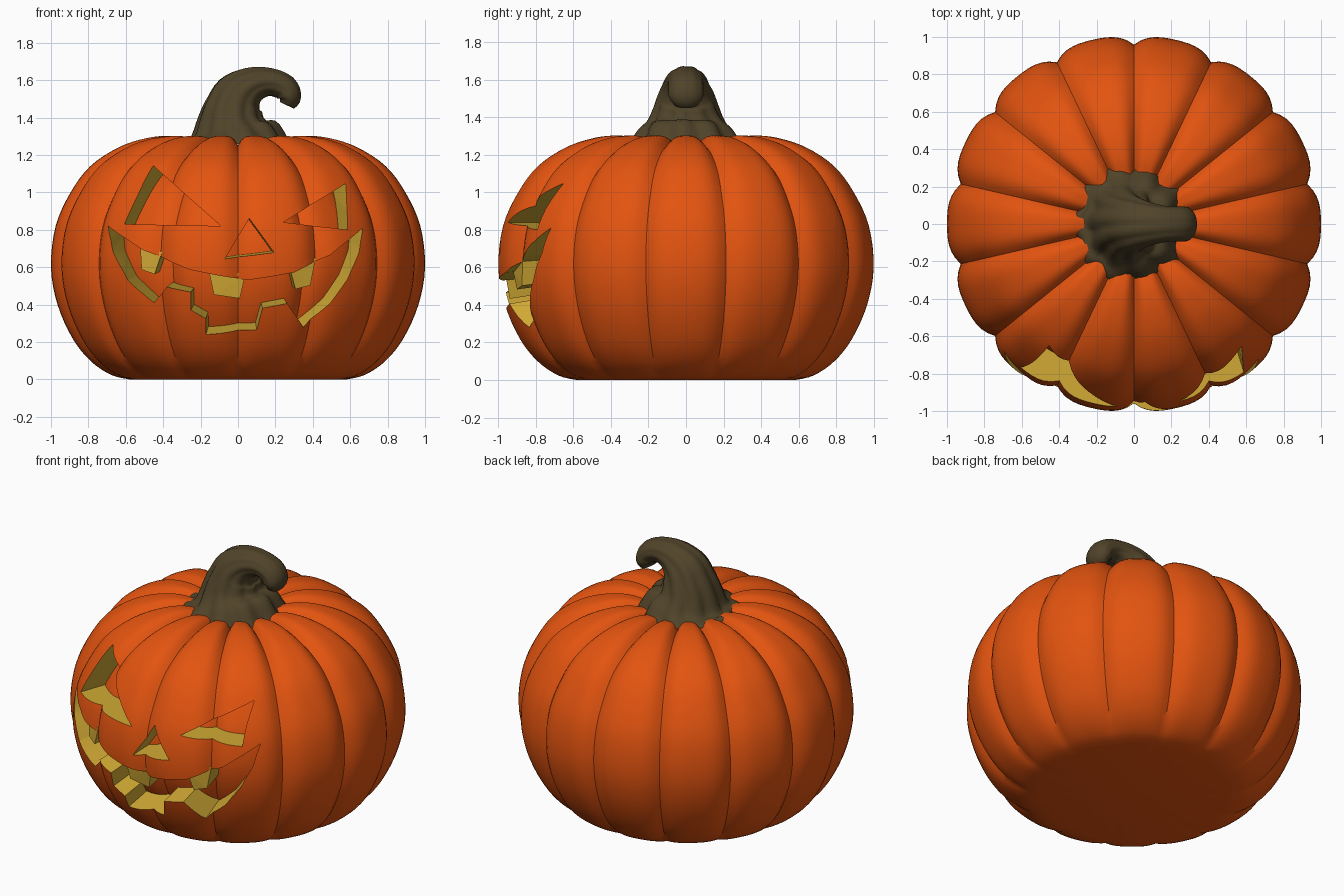
import bpy, bmesh, math
from mathutils import Vector

if "Cube" in bpy.data.objects:
    bpy.data.objects.remove(bpy.data.objects["Cube"])


def material(name, rgb):
    m = bpy.data.materials.new(name)
    m.diffuse_color = (*rgb, 1)
    m.use_nodes = True
    m.node_tree.nodes["Principled BSDF"].inputs["Base Color"].default_value = m.diffuse_color
    return m


ORANGE = material("pumpkin orange", (0.77, 0.088, 0.005))
YELLOW = material("flesh yellow", (0.64, 0.40, 0.035))
BROWN = material("stem brown", (0.08, 0.056, 0.022))


def make(name, bm, mats, index=0):
    bmesh.ops.recalc_face_normals(bm, faces=bm.faces)
    for f in bm.faces:
        f.material_index = index
    me = bpy.data.meshes.new(name)
    bm.to_mesh(me)
    bm.free()
    for m in mats:
        me.materials.append(m)
    ob = bpy.data.objects.new(name, me)
    bpy.context.collection.objects.link(ob)
    return ob


def activate(ob):
    bpy.ops.object.select_all(action='DESELECT')
    ob.select_set(True)
    bpy.context.view_layer.objects.active = ob


def smooth(ob, angle):
    activate(ob)
    bpy.ops.object.shade_smooth_by_angle(angle=math.radians(angle))


def spline(points, steps):
    """Catmull-Rom curve through tuples of any length."""
    pts = [Vector(p) for p in points]
    out = []
    for i in range(len(pts) - 1):
        a, b, c, d = pts[max(i - 1, 0)], pts[i], pts[i + 1], pts[min(i + 2, len(pts) - 1)]
        for k in range(steps):
            t = k / steps
            out.append(0.5 * (2 * b + (c - a) * t + (2 * a - 5 * b + 4 * c - d) * t * t
                              + (3 * b - a - 3 * c + d) * t ** 3))
    return out + [pts[-1]]


def skin(bm, rings):
    """Bridge closed rings of points and close both ends with fans."""
    rows = [[bm.verts.new(p) for p in ring] for ring in rings]
    n = len(rows[0])
    for lo, hi in zip(rows, rows[1:]):
        for j in range(n):
            bm.faces.new((lo[j], lo[(j + 1) % n], hi[(j + 1) % n], hi[j]))
    for row in (rows[0], rows[-1]):
        c = bm.verts.new(sum((v.co for v in row), Vector()) / n)
        for j in range(n):
            bm.faces.new((row[j], row[(j + 1) % n], c))


# Body: lobed surface from a (radius, height) profile
PROFILE = spline([(0.58, 0), (0.68, 0.025), (0.79, 0.1), (0.885, 0.22), (0.965, 0.4),
                  (1.0, 0.6), (0.975, 0.82), (0.895, 1.0), (0.79, 1.14), (0.64, 1.24),
                  (0.49, 1.29), (0.36, 1.302), (0.26, 1.285), (0.18, 1.265)], 4)
LOBES, SEGS = 14, 168


def body_mesh():
    rings = []
    for i, p in enumerate(PROFILE):
        t = (PROFILE[min(i + 1, len(PROFILE) - 1)] - PROFILE[max(i - 1, 0)]).normalized()
        nr, nz = max(t.y, 0.3), max(-t.x, 0)
        ring = []
        for j in range(SEGS):
            a = math.tau * j / SEGS + math.pi / 2
            g = 0.05 * (1 - abs(math.sin(LOBES / 2 * (a - math.pi / 2)))) ** 2
            r = p.x - g * nr
            ring.append(Vector((r * math.cos(a), r * math.sin(a) * 1.01, max(p.y - g * nz, 0))))
        rings.append(ring)
    bm = bmesh.new()
    skin(bm, rings)
    return bm


body = make("pumpkin_body", body_mesh(), [ORANGE, YELLOW])

# Inner core: the orange floor behind the carved openings
bm = body_mesh()
for v in bm.verts:
    v.co = Vector((v.co.x * 0.84, v.co.y * 0.84, 0.65 + (v.co.z - 0.65) * 0.82))
core = make("inner_core", bm, [ORANGE])
smooth(core, 45)


# Carved shapes: front outlines swept inwards, narrowing towards the middle
def surface_y(x, z):
    for a, b in zip(PROFILE, PROFILE[1:]):
        if a.y <= z <= b.y:
            r = a.x + (b.x - a.x) * (z - a.y) / (b.y - a.y)
            return -math.sqrt(max((r * 0.985) ** 2 - x * x, 0.01))
    return -0.9


def swept(outline, x, z, y):
    ys = surface_y(x, z)
    k = 0.4 * (y - ys) / ys
    return Vector((x + x * k, y, z + (z - 0.8) * k))


def carve_mesh(outline, front, back):
    """front / back: functions giving y from the surface y."""
    bm = bmesh.new()
    rows = [[bm.verts.new(swept(outline, x, z, fn(surface_y(x, z)))) for x, z in outline]
            for fn in (front, back)]
    n = len(outline)
    for j in range(n):
        k = (j + 1) % n
        bm.faces.new((rows[0][j], rows[0][k], rows[1][k], rows[1][j]))
    bm.faces.new(rows[0])
    bm.faces.new(rows[1][::-1])
    bmesh.ops.triangulate(bm, faces=bm.faces)
    return bm


OPENINGS = {
    "left_eye": [(-0.45, 1.14), (-0.09, 0.82), (-0.60, 0.83)],
    "right_eye": [(0.57, 1.045), (0.24, 0.84), (0.58, 0.80)],
    "nose": [(0.06, 0.86), (-0.07, 0.645), (0.19, 0.68)],
    "mouth": [(-0.69, 0.82), (-0.51, 0.695), (-0.26, 0.59), (0.04, 0.53), (0.30, 0.575),
              (0.49, 0.665), (0.66, 0.81), (0.64, 0.68), (0.58, 0.54), (0.49, 0.41),
              (0.35, 0.28), (0.26, 0.41), (0.13, 0.385), (0.10, 0.27), (-0.17, 0.245),
              (-0.17, 0.33), (-0.25, 0.375), (-0.25, 0.47), (-0.38, 0.495), (-0.45, 0.41),
              (-0.58, 0.53), (-0.66, 0.68)],
}
for name, outline in OPENINGS.items():
    cutter = make(name + "_cutter", carve_mesh(outline, lambda s: -1.15, lambda s: -0.4),
                  [ORANGE, YELLOW], 1)
    cutter.hide_render = True
    mod = body.modifiers.new(name, 'BOOLEAN')
    mod.operation = 'DIFFERENCE'
    mod.solver = 'EXACT'
    mod.object = cutter
    activate(body)
    bpy.ops.object.modifier_apply(modifier=name)
    bpy.data.objects.remove(cutter)
smooth(body, 40)

# Upper teeth: yellow blocks hanging from the top lip
TEETH = {
    "left_tooth": [(-0.53, 0.73), (-0.41, 0.68), (-0.45, 0.56), (-0.52, 0.585)],
    "middle_tooth": [(-0.16, 0.59), (0.04, 0.56), (0.01, 0.43), (-0.13, 0.45)],
    "right_tooth": [(0.28, 0.59), (0.42, 0.65), (0.39, 0.50), (0.31, 0.48)],
}
for name, outline in TEETH.items():
    make(name, carve_mesh(outline, lambda s: s + 0.02, lambda s: s + 0.25), [YELLOW])

# Stem: ribbed, flared at the base and hooked over; rows are x, z, in-plane radius, y radius
STEM = spline([(-0.02, 1.26, 0.30, 0.30), (-0.02, 1.31, 0.25, 0.26), (-0.03, 1.38, 0.185, 0.20),
               (-0.02, 1.45, 0.155, 0.17), (0.01, 1.52, 0.135, 0.145), (0.08, 1.575, 0.098, 0.115),
               (0.17, 1.59, 0.075, 0.095), (0.25, 1.56, 0.07, 0.092), (0.275, 1.505, 0.062, 0.09),
               (0.262, 1.465, 0.04, 0.06)], 4)
rings = []
for i, p in enumerate(STEM):
    d = STEM[min(i + 1, len(STEM) - 1)] - STEM[max(i - 1, 0)]
    t = Vector((d.x, 0, d.y)).normalized()
    side = Vector((t.z, 0, -t.x))
    f = i / (len(STEM) - 1)
    ring = []
    for j in range(60):
        a = math.tau * j / 60
        rib = 1 + (0.085 * (1 - f) ** 1.2) * (2 * abs(math.cos(5 * (a + 0.6 * f))) - 1.2)
        ring.append(Vector((p.x, 0, p.y)) + side * (p.z * rib * math.cos(a))
                    + Vector((0, p.w * rib * math.sin(a), 0)))
    rings.append(ring)
bm = bmesh.new()
skin(bm, rings)
smooth(make("stem", bm, [BROWN]), 60)
